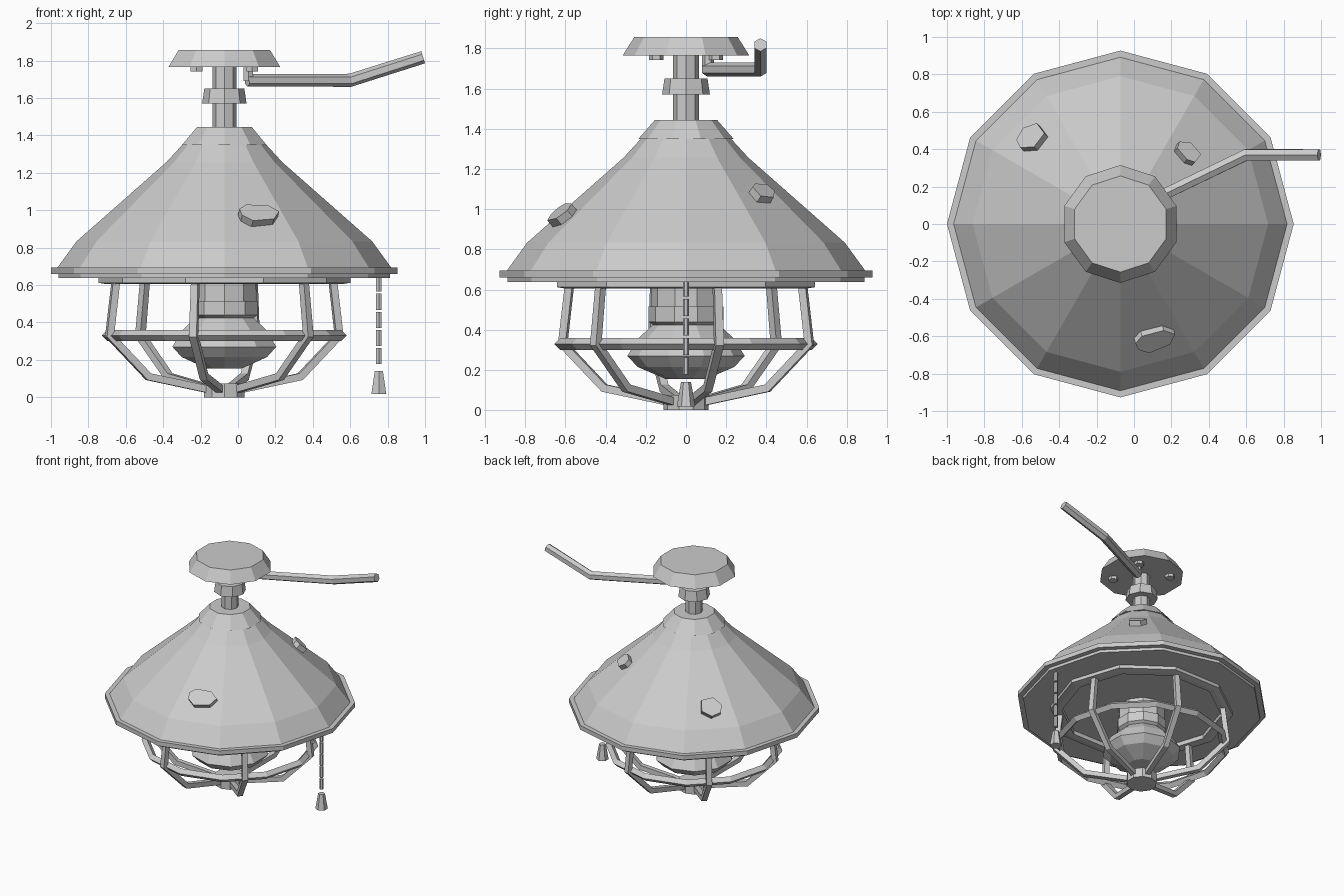
import bpy, bmesh, math
from mathutils import Vector, Matrix

if "Cube" in bpy.data.objects:
    bpy.data.objects.remove(bpy.data.objects["Cube"])

AX = -0.073  # lamp axis in x
metal = bpy.data.materials.new("grey_metal")
metal.diffuse_color = (0.6, 0.6, 0.6, 1)
metal.use_nodes = True
metal.node_tree.nodes["Principled BSDF"].inputs["Base Color"].default_value = metal.diffuse_color


def finish(name, bm):
    bmesh.ops.recalc_face_normals(bm, faces=bm.faces)
    me = bpy.data.meshes.new(name)
    bm.to_mesh(me)
    bm.free()
    me.materials.append(metal)
    ob = bpy.data.objects.new(name, me)
    bpy.context.collection.objects.link(ob)
    return ob


def lathe(name, profile, sides, start=90, at=(AX, 0), closed=False):
    """Faceted turned part from (radius, z) points; capped unless closed into a ring."""
    bm = bmesh.new()
    rings = []
    for r, z in profile:
        angs = [math.radians(start) + math.tau * i / sides for i in range(sides)]
        rings.append([bm.verts.new((at[0] + r * math.cos(a), at[1] + r * math.sin(a), z)) for a in angs])
    pairs = list(zip(rings, rings[1:] + rings[:1])) if closed else list(zip(rings, rings[1:]))
    for a, b in pairs:
        for i in range(sides):
            j = (i + 1) % sides
            bm.faces.new((a[i], a[j], b[j], b[i]))
    if not closed:
        bm.faces.new(rings[0])
        bm.faces.new(rings[-1])
    return finish(name, bm)


def tube(name, pts, radius, sides):
    """Mitred rod along a path."""
    pts = [Vector(p) for p in pts]
    bm = bmesh.new()
    rings = []
    for i, p in enumerate(pts):
        d0 = (p - pts[i - 1]).normalized() if i else (pts[1] - p).normalized()
        d1 = (pts[i + 1] - p).normalized() if i < len(pts) - 1 else d0
        t = (d0 + d1).normalized()
        ref = Vector((0, 0, 1)) if name == "wall_arm" else Vector((-p.y, p.x - AX, 0))
        u = (ref - t * ref.dot(t)).normalized()
        v = t.cross(u)
        k = 1 / max(0.5, t.dot(d0))
        rings.append([bm.verts.new(p + radius * k * (u * math.cos(a) + v * math.sin(a)))
                      for a in (math.tau * (s + (0.5 if sides == 4 else 0)) / sides for s in range(sides))])
    for a, b in zip(rings, rings[1:]):
        for i in range(sides):
            j = (i + 1) % sides
            bm.faces.new((a[i], a[j], b[j], b[i]))
    bm.faces.new(rings[0])
    bm.faces.new(rings[-1])
    return finish(name, bm)


# ceiling mount, pole and collar
lathe("canopy", [(0.315, 1.765), (0.257, 1.857)], 10)
lathe("pole", [(0.064, 1.40), (0.064, 1.78)], 8)
lathe("pole_collar", [(0.119, 1.57), (0.107, 1.65)], 8)
for i in range(4):
    a = math.radians(45 + 90 * i)
    lathe("canopy_bolt", [(0.036, 1.742), (0.036, 1.77)], 6, at=(AX + 0.21 * math.cos(a), 0.21 * math.sin(a)))

# side arm and its bracket
tube("wall_arm", [(0.05, 0.105, 1.695), (0.6, 0.37, 1.695), (0.99, 0.37, 1.818)], 0.034, 6)
lathe("arm_bracket", [(0.03, 1.69), (0.03, 1.77)], 6, at=(0.055, 0.11))

# shade with stepped rim
lathe("shade_neck", [(0.237, 1.35), (0.154, 1.445)], 10)
lathe("shade", [(0.895, 0.69), (0.79, 0.834), (0.31, 1.257), (0.222, 1.353)], 12)
lathe("shade_rim", [(0.927, 0.66), (0.927, 0.695)], 12)
lathe("shade_lip", [(0.887, 0.638), (0.887, 0.662)], 12)

# raised chips on the slope: (angle, radius, outline as along-rim / up-slope pairs)
chips = [
    (-73.4, 0.637, [(-.105, .03), (-.06, .065), (.06, .06), (.112, .01), (.07, -.05), (-.05, -.065), (-.1, -.02)]),
    (135.4, 0.655, [(-.06, .06), (.03, .075), (.085, .01), (.07, -.05), (0, -.075), (-.07, -.03)]),
    (46.3, 0.518, [(-.06, .03), (-.02, .055), (.06, .045), (.075, 0), (.03, -.05), (-.055, -.04)]),
]
for ang, r, outline in chips:
    a = math.radians(ang)
    out = Vector((math.cos(a), math.sin(a), 0))
    rim = Vector((-math.sin(a), math.cos(a), 0))
    slope = (Vector((0, 0, 0.66)) - out * 0.75)
    nrm = (out * 0.66 + Vector((0, 0, 0.75)))
    c = Vector((AX, 0, 1.257 - (r - 0.305) * 0.88)) + out * r
    bm = bmesh.new()
    lo = [bm.verts.new(c + rim * x + slope * y - nrm * 0.04) for x, y in outline]
    hi = [bm.verts.new(c + rim * x + slope * y + nrm * 0.03) for x, y in outline]
    n = len(lo)
    bm.faces.new(lo)
    bm.faces.new(hi)
    for i in range(n):
        bm.faces.new((lo[i], lo[(i + 1) % n], hi[(i + 1) % n], hi[i]))
    finish("shade_chip", bm)

# socket and bulb
lathe("socket", [(0.175, 0.51), (0.175, 0.645)], 10)
lathe("bulb", [(0.1, 0.155), (0.24, 0.215), (0.292, 0.27), (0.24, 0.355), (0.165, 0.425), (0.187, 0.44),
               (0.187, 0.515)], 10)

# protective cage
lathe("cage_top_ring", [(0.674, 0.612), (0.674, 0.642), (0.59, 0.642), (0.59, 0.605), (0.63, 0.605)], 10, 0, closed=True)
lathe("cage_ring", [(0.655, 0.33), (0.625, 0.36), (0.595, 0.33), (0.625, 0.30)], 12, closed=True)
for i in range(6):
    a = math.radians(15 + 60 * i)
    path = [(0.6, 0.625), (0.635, 0.33), (0.42, 0.11), (0.08, 0.04)]
    tube("cage_bar", [(AX + r * math.cos(a), r * math.sin(a), z) for r, z in path], 0.027, 4)
lathe("cage_hub", [(0.113, 0.0), (0.113, 0.075)], 10)

# pull chain
for i in range(5):
    z = 0.177 + 0.097 * i
    lathe("chain_link", [(0.016, z), (0.016, z + 0.086)], 6, at=(0.753, 0))
lathe("pull_weight", [(0.046, 0.018), (0.025, 0.14)], 6, at=(0.753, 0))
